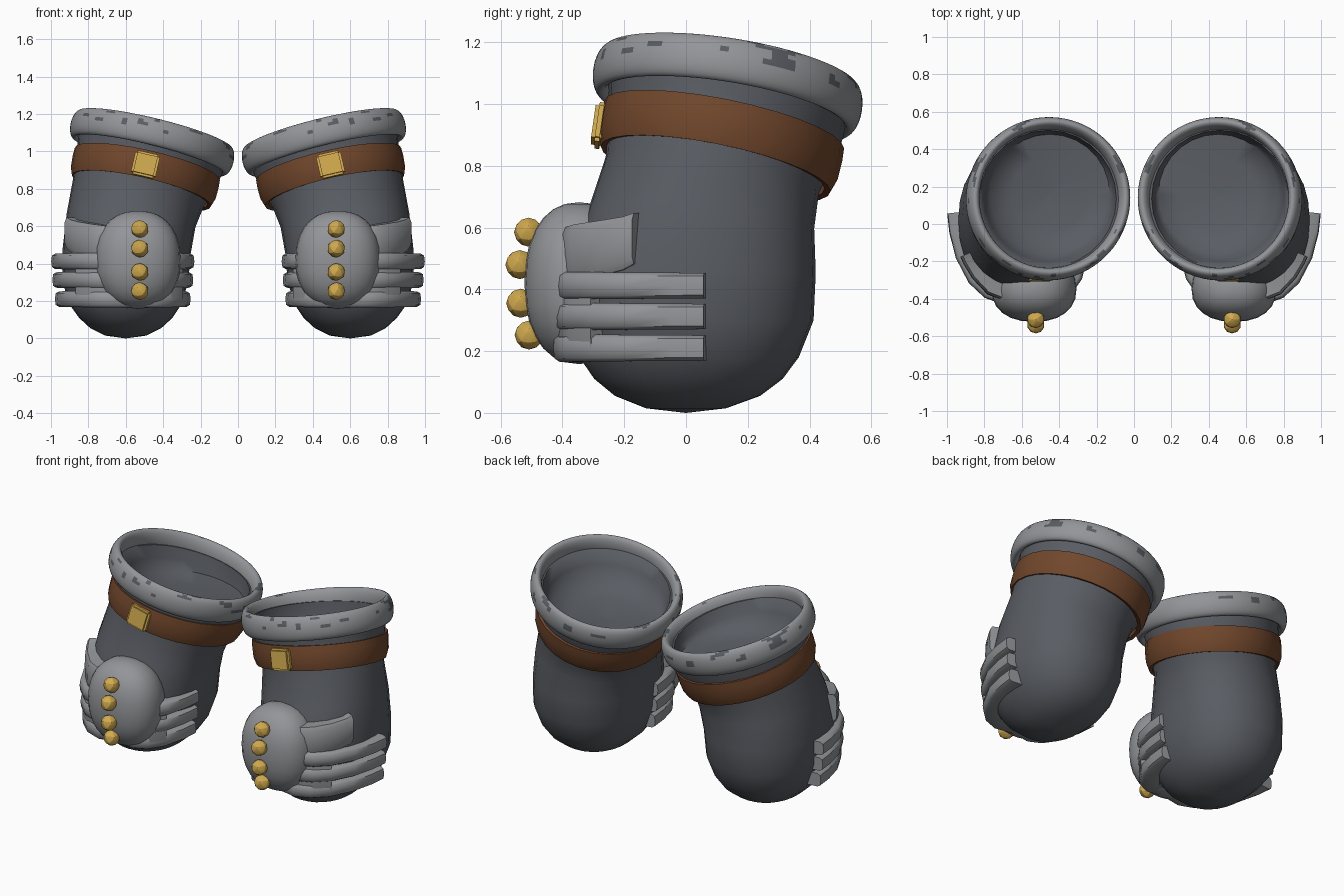
import bpy, bmesh, math
from mathutils import Vector, Matrix, noise

if "Cube" in bpy.data.objects:
    bpy.data.objects.remove(bpy.data.objects["Cube"], do_unlink=True)


def material(name, rgb):
    m = bpy.data.materials.new(name)
    m.use_nodes = True
    m.diffuse_color = (*rgb, 1)
    m.node_tree.nodes["Principled BSDF"].inputs["Base Color"].default_value = (*rgb, 1)
    return m


DARK = material("dark_grey", (0.1, 0.108, 0.124))
LIGHT = material("light_grey", (0.29, 0.3, 0.315))
LEATHER = material("brown_leather", (0.165, 0.063, 0.025))
GOLD = material("gold", (0.63, 0.4, 0.075))


def finish(name, bm, mats, angle=40):
    """Turn a bmesh into an object mirrored to the other side."""
    bmesh.ops.remove_doubles(bm, verts=bm.verts, dist=0.0005)
    bmesh.ops.recalc_face_normals(bm, faces=bm.faces)
    mesh = bpy.data.meshes.new(name)
    bm.to_mesh(mesh)
    bm.free()
    for m in mats:
        mesh.materials.append(m)
    mesh.shade_smooth()
    mesh.set_sharp_from_angle(angle=math.radians(angle))
    ob = bpy.data.objects.new(name, mesh)
    bpy.context.collection.objects.link(ob)
    ob.modifiers.new("Mirror", "MIRROR")


def loft(rings, loop=False, caps=False):
    """Skin a row of closed rings with quads."""
    bm = bmesh.new()
    rows = [[bm.verts.new(p) for p in ring] for ring in rings]
    n = len(rows[0])
    pairs = list(zip(rows, rows[1:])) + ([(rows[-1], rows[0])] if loop else [])
    for a, b in pairs:
        for i in range(n):
            j = (i + 1) % n
            bm.faces.new((a[i], a[j], b[j], b[i]))
    if caps:
        bm.faces.new(rows[0])
        bm.faces.new(rows[-1])
    return bm


def ring(cx, cy, cz, rx, ry, slope_x, slope_y, n=28, power=1.0):
    """Ellipse tilted by a slope along x and y; a power below 1 squares it."""
    pts = []
    for i in range(n):
        t = math.tau * i / n
        c, s = math.cos(t), math.sin(t)
        x = rx * math.copysign(abs(c) ** power, c)
        y = ry * math.copysign(abs(s) ** power, s)
        pts.append((cx + x, cy + y, cz + slope_x * x - slope_y * y))
    return pts


# Glove body: outside from the bottom up, then the shallow dish inside
stations = [
    (.6, 0, 0, .001, .001, 0), (.6, 0, .015, .11, .13, 0), (.6, .005, .055, .19, .235, 0),
    (.6, .008, .11, .25, .305, 0), (.602, .01, .18, .298, .355, 0),
    (.602, .015, .3, .336, .398, 0), (.596, .02, .46, .343, .4, .1),
    (.572, .05, .63, .344, .365, .45),
    (.535, .085, .77, .349, .345, .85), (.5, .11, .87, .368, .362, 1),
    (.47, .13, .97, .385, .38, 1), (.46, .135, 1.05, .392, .392, .85),
    (.46, .135, 1.05, .366, .366, .85), (.455, .145, .98, .345, .345, .8),
    (.45, .16, .92, .32, .32, .55), (.455, .155, .895, .2, .2, .4),
    (.46, .15, .885, .001, .001, .4),
]
rings = [ring(*s[:5], .24 * s[5], .2 * s[5], power=.9 if s[2] < .7 and s[5] < .5 else 1)
         for s in stations]
finish("glove_body", loft(rings), [DARK], 60)


def band(profile, cx, cy, cz, slope_x, slope_y, n):
    """Closed band whose profile rises along the tilted axis."""
    return loft([ring(cx - slope_x * h, cy + slope_y * h, cz + h, r, r, slope_x, slope_y, n)
                 for r, h in profile], loop=True)


# Rolled cuff rim with worn dark flecks
rim_profile = []
for i in range(24):
    t = math.tau * i / 24
    rim_profile.append((.403 + .032 * math.cos(t), .012 + .07 * math.sin(t)))
bm = band(rim_profile, .462, .133, 1.035, .24, .15, 96)
for f in bm.faces:
    c = f.calc_center_median()
    r = math.hypot(c.x - .46, c.y - .135)
    h = c.z - 1.035 - .24 * (c.x - .46) + .15 * (c.y - .135)
    a = math.atan2(c.y - .135, c.x - .46)
    if r > .4 and h > .02 and noise.noise(Vector((a * 5, h * 28, 2.3))) > .3:
        f.material_index = 1
finish("cuff_rim", bm, [LIGHT, DARK], 60)

# Leather strap around the cuff
strap_profile = [(.352, -.068), (.372, -.072), (.387, -.03), (.39, .03), (.388, .07), (.352, .068)]
finish("strap", band(strap_profile, .5, .11, .862, .22, .195, 28), [LEATHER], 50)

# Buckle plate on the strap
bm = bmesh.new()
bmesh.ops.create_cube(bm, size=1)
bmesh.ops.transform(bm, verts=bm.verts, matrix=(
    Matrix.Translation((.495, -.28, .93))
    @ Matrix.Rotation(math.radians(-13), 4, "Y")
    @ Matrix.Rotation(math.radians(-8), 4, "X")
    @ Matrix.Diagonal((.135, .04, .13, 1))))
bmesh.ops.bevel(bm, geom=bm.edges[:], offset=.012, segments=2, affect="EDGES")
finish("buckle", bm, [GOLD], 60)

# Domed knuckle guard
bm = bmesh.new()
bmesh.ops.create_uvsphere(bm, u_segments=24, v_segments=14, radius=1)
for v in bm.verts:
    p = Vector([math.copysign(abs(c) ** .88, c) for c in v.co])
    v.co = (.535 + .228 * p.x, -.345 + .178 * p.y, .42 + .262 * p.z)
finish("knuckle_guard", bm, [LIGHT], 60)

# Knuckle studs
bm = bmesh.new()
for y, z in [(-.51, .585), (-.538, .48), (-.535, .355), (-.508, .252)]:
    bmesh.ops.create_icosphere(bm, subdivisions=2, radius=.047,
                               matrix=Matrix.Translation((.525, y, z)))
finish("knuckle_studs", bm, [GOLD], 20)


def wrap_bar(name, path, z_ends, heights, out=.035, inset=.08):
    """Rounded bar following a plan path around the body."""
    pts = [Vector(p) for p in path]
    centre = Vector((.6, 0))
    rings = []
    for i, p in enumerate(pts):
        d = pts[min(i + 1, len(pts) - 1)] - pts[max(i - 1, 0)]
        side = Vector((d.y, -d.x)).normalized()
        if side.dot(p - centre) < 0:
            side = -side
        k = i / (len(pts) - 1)
        h = (heights[0] * (1 - k) + heights[1] * k) / 2
        z = z_ends[0] * (1 - k) + z_ends[1] * k
        section = [(-inset, -h), (out * .4, -h), (out * .88, -h * .75), (out, 0),
                   (out * .88, h * .75), (out * .4, h), (-inset, h)]
        rings.append([(*(p + side * o), z + dz) for o, dz in section])
    finish(name, loft(rings, caps=True), [LIGHT], 50)


# Finger bars wrapping both sides of the hand
outer = [(.6, -.375), (.7, -.395), (.78, -.365), (.855, -.295), (.92, -.17), (.953, -.04), (.964, .06)]
inner = [(.5, -.375), (.43, -.39), (.365, -.36), (.31, -.28), (.28, -.16), (.268, -.05)]
for label, z, shrink in [("upper", .412, 0), ("middle", .312, .006), ("lower", .21, .02)]:
    for side, path, sign in [("outer", outer, -1), ("inner", inner, 1)]:
        moved = [(x + sign * shrink, y) for x, y in path]
        wrap_bar(f"{label}_{side}_finger_bar", moved, (z, z), (.092, .082))

# Palm shell filling the gaps where the fingers leave the guard
for side, path in [("outer", outer[:4]), ("inner", inner[:4])]:
    wrap_bar(f"{side}_palm_shell", path, (.33, .31), (.32, .26), .02, .06)

# Thumb-side plate between the guard and the outer body
thumb = [(.6, -.37), (.68, -.39), (.77, -.355), (.845, -.275), (.89, -.2), (.905, -.165)]
wrap_bar("thumb_plate", thumb, (.485, .565), (.2, .165), .026, .07)
